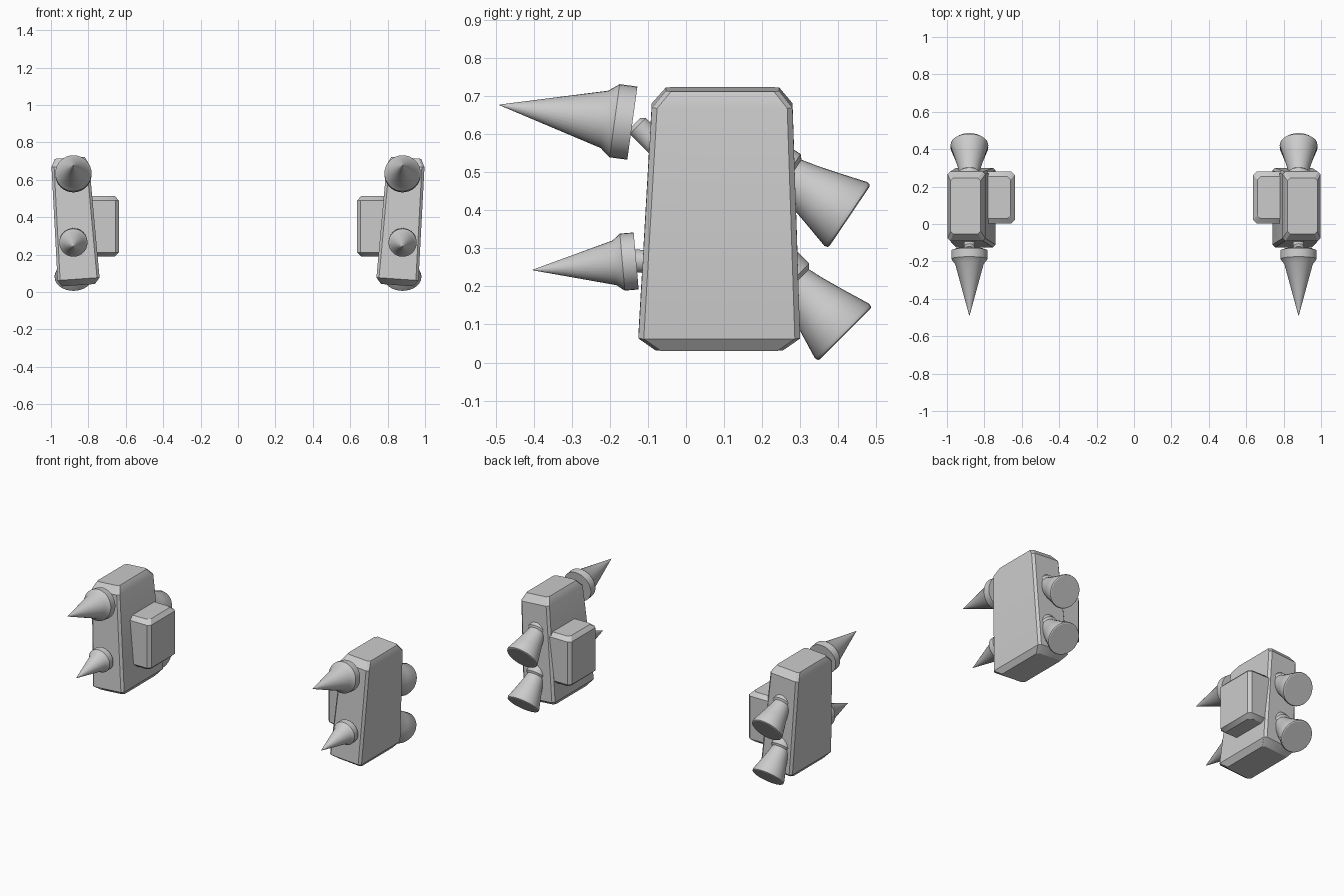
import bpy, bmesh, math
from mathutils import Vector

cube = bpy.data.objects.get("Cube")
if cube:
    bpy.data.objects.remove(cube, do_unlink=True)

grey = bpy.data.materials.new("plain_grey")
grey.use_nodes = True
GREY = (0.6, 0.6, 0.6, 1)
grey.diffuse_color = GREY
grey.node_tree.nodes["Principled BSDF"].inputs["Base Color"].default_value = GREY


def finish(name, bm):
    bmesh.ops.recalc_face_normals(bm, faces=bm.faces)
    mesh = bpy.data.meshes.new(name)
    bm.to_mesh(mesh)
    bm.free()
    mesh.materials.append(grey)
    obj = bpy.data.objects.new(name, mesh)
    bpy.context.collection.objects.link(obj)
    bpy.ops.object.select_all(action='DESELECT')
    obj.select_set(True)
    bpy.context.view_layer.objects.active = obj
    bpy.ops.object.shade_smooth_by_angle(angle=math.radians(30))
    return obj


def skin(bm, rings):
    """Bridge a stack of equal rings and cap both ends."""
    n = len(rings[0])
    for a, b in zip(rings, rings[1:]):
        for i in range(n):
            j = (i + 1) % n
            bm.faces.new((a[i], a[j], b[j], b[i]))
    bm.faces.new(rings[0])
    bm.faces.new(rings[-1])


def block(name, side, levels, cut, tilt=0):
    """Chamfered block from levels of (z, x0, x1, y0, y1); tilt leans its ends."""
    bm = bmesh.new()
    rings = []
    for z, x0, x1, y0, y1 in levels:
        mid = (x0 + x1) / 2
        outline = [(x0 + cut, y0), (x1 - cut, y0), (x1, y0 + cut), (x1, y1 - cut),
                   (x1 - cut, y1), (x0 + cut, y1), (x0, y1 - cut), (x0, y0 + cut)]
        rings.append([bm.verts.new((side * x, y, z - tilt * (x - mid)))
                      for x, y in outline])
    skin(bm, rings)
    return finish(name, bm)


def lathe(name, profile, start, direction, scale=1, sides=32):
    """Turn a profile of (radius, distance) about an axis."""
    bm = bmesh.new()
    rings = []
    for r, d in profile:
        rings.append([bm.verts.new((r * scale * math.cos(2 * math.pi * i / sides),
                                    r * scale * math.sin(2 * math.pi * i / sides),
                                    d * scale)) for i in range(sides)])
    skin(bm, rings)
    obj = finish(name, bm)
    obj.location = start
    obj.rotation_mode = 'QUATERNION'
    obj.rotation_quaternion = Vector(direction).to_track_quat('Z', 'Y')
    return obj


BODY = [(0.037, 0.765, 0.94, -0.08, 0.255),
        (0.07, 0.74, 0.965, -0.125, 0.30),
        (0.675, 0.795, 0.997, -0.09, 0.28),
        (0.718, 0.82, 0.98, -0.053, 0.245)]
POD = [(0.19, 0.66, 0.80, 0.03, 0.255),
       (0.212, 0.637, 0.82, 0.003, 0.28),
       (0.49, 0.637, 0.82, 0.003, 0.28),
       (0.514, 0.66, 0.80, 0.03, 0.255)]
SPIKE = [(0.097, 0), (0.097, 0.047), (0.076, 0.074), (0.001, 0.352)]
NOZZLE = [(0.064, 0), (0.064, 0.05), (0.053, 0.06), (0.062, 0.10),
          (0.08, 0.165), (0.101, 0.236), (0.099, 0.245), (0.094, 0.248)]
NECK = [(0.03, 0), (0.03, 0.08), (0.02, 0.09)]
X = 0.88

for side, label in ((1, "left"), (-1, "right")):
    x = side * X
    block(label + "_body", side, BODY, 0.014, 0.07)
    block(label + "_inner_pod", side, POD, 0.018)

    # Front spikes and the short necks behind them
    lathe(label + "_upper_spike", SPIKE, (x, -0.141, 0.629), (0, -0.349, 0.048))
    lathe(label + "_lower_spike", SPIKE, (x, -0.131, 0.267), (0, -0.273, -0.024), 0.775)
    lathe(label + "_upper_neck", NECK, (x, -0.07, 0.565), (0, -0.7, 0.7))
    lathe(label + "_lower_neck", NECK, (x, -0.06, 0.262), (0, -1, 0.07))

    # Rear nozzles
    for part, end, axis in (("upper", (x, 0.428, 0.385), (0, 0.83, -0.56)),
                            ("lower", (x, 0.417, 0.076), (0, 0.707, -0.707))):
        axis = Vector(axis).normalized()
        lathe(f"{label}_{part}_nozzle", NOZZLE, Vector(end) - axis * 0.246, axis)
